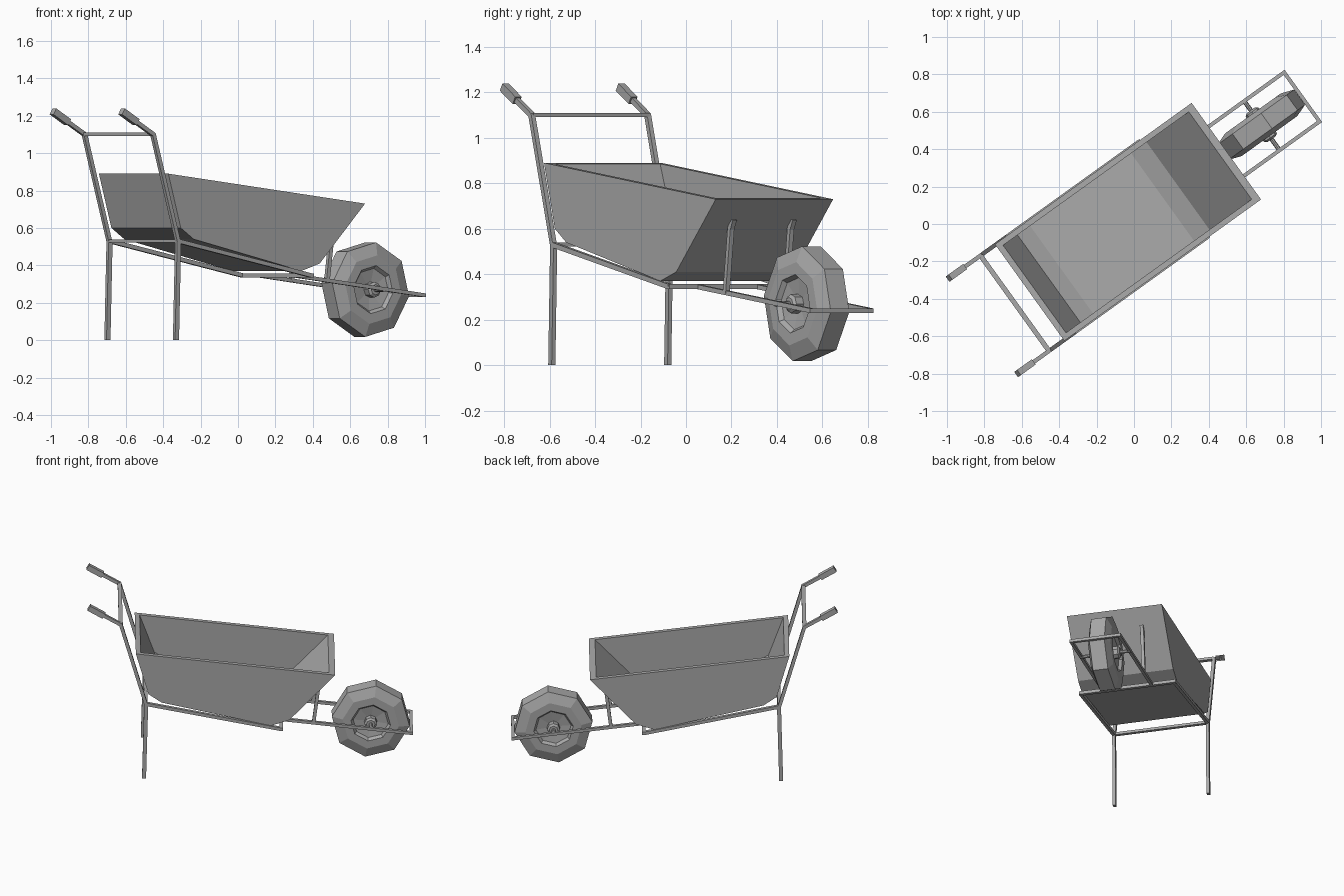
import bpy, bmesh, math
from mathutils import Matrix, Vector

if "Cube" in bpy.data.objects:
    bpy.data.objects.remove(bpy.data.objects["Cube"])

# The barrow is built along +x, then turned to its resting direction
PLACE = Matrix.Rotation(math.radians(35.7), 4, 'Z') @ Matrix.Translation((0, 0.028, 0))

grey = bpy.data.materials.new("plain_grey")
grey.use_nodes = True
GREY = (0.4, 0.4, 0.4, 1)
grey.diffuse_color = GREY
grey.node_tree.nodes["Principled BSDF"].inputs["Base Color"].default_value = GREY


def finish(name, bm):
    bmesh.ops.recalc_face_normals(bm, faces=bm.faces)
    bm.transform(PLACE)
    mesh = bpy.data.meshes.new(name)
    bm.to_mesh(mesh)
    bm.free()
    mesh.materials.append(grey)
    obj = bpy.data.objects.new(name, mesh)
    bpy.context.collection.objects.link(obj)


def bridge(bm, a, b):
    n = len(a)
    for i in range(n):
        bm.faces.new((a[i], a[(i + 1) % n], b[(i + 1) % n], b[i]))


def beam(name, points, width=0.022, height=0.022, side=(0, 1, 0)):
    """Rectangular bar with mitred joints along a path."""
    bm = bmesh.new()
    pts = [Vector(p) for p in points]
    side = Vector(side)
    rings = []
    for i, p in enumerate(pts):
        before = (p - pts[i - 1]).normalized() if i else None
        after = (pts[i + 1] - p).normalized() if i + 1 < len(pts) else None
        before, after = before or after, after or before
        tangent = (before + after).normalized()
        up = tangent.cross(side).normalized() * (height / 2 / tangent.dot(after))
        s = side * width / 2
        rings.append([bm.verts.new(p + o) for o in (s + up, s - up, -s - up, up - s)])
    for a, b in zip(rings, rings[1:]):
        bridge(bm, a, b)
    bm.faces.new(rings[0])
    bm.faces.new(rings[-1])
    finish(name, bm)


def crossbar(name, x, z, y, width=0.022, height=0.022):
    beam(name, [(x, -y, z), (x, y, z)], width, height, (1, 0, 0))


def lathe(name, profile, sides, x, y, z, turn=0.0):
    """Solid of (radius, y) rings spun about a sideways axis."""
    bm = bmesh.new()
    rings = []
    for r, d in profile:
        angles = [turn + math.tau * i / sides for i in range(sides)]
        rings.append([bm.verts.new((x + r * math.sin(a), y + d, z + r * math.cos(a)))
                      for a in angles])
    for a, b in zip(rings, rings[1:]):
        bridge(bm, a, b)
    bm.faces.new(rings[0])
    bm.faces.new(rings[-1])
    finish(name, bm)


# Tray: an open box with a thick rim and a sloping, bevelled floor
outer = [(-0.667, 0.89), (-0.585, 0.60), (-0.50, 0.54), (0.21, 0.37), (0.33, 0.41), (0.628, 0.73)]
inner = [(-0.635, 0.886), (-0.54, 0.62), (-0.457, 0.565), (0.208, 0.405), (0.31, 0.44), (0.588, 0.735)]
bm = bmesh.new()
shells = []
for profile, half in ((outer, 0.318), (inner, 0.288)):
    shell = [[bm.verts.new((x, s * half, z)) for x, z in profile] for s in (-1, 1)]
    for loop in shell:
        bm.faces.new(loop)
    right, left = shell
    for i in range(len(profile) - 1):
        bm.faces.new((right[i], right[i + 1], left[i + 1], left[i]))
    shells.append([right[0], right[-1], left[-1], left[0]])
bridge(bm, *shells)
finish("tray", bm)

# Frame rails, legs, handles, wheel fork and tray struts on both sides
for label, s in (("left", 1), ("right", -1)):
    y, f = s * 0.314, s * 0.162
    beam(label + "_leg", [(-0.614, y, 0), (-0.60, y, 0.53)], 0.02, 0.026)
    beam(label + "_handle", [(0.278, y, 0.345), (-0.602, y, 0.53),
                             (-0.765, y, 1.10), (-0.90, y, 1.18)])
    beam(label + "_grip", [(-0.875, y, 1.165), (-0.972, y, 1.223)], 0.035, 0.037)
    beam(label + "_fork", [(0.278, f, 0.345), (1.13, f, 0.24)], 0.02, 0.02)
    beam(label + "_strut", [(0.489, f, 0.315), (0.525, f, 0.60), (0.545, f, 0.642)], 0.022, 0.022)

crossbar("handle_crossbar", -0.765, 1.10, 0.314, 0.026, 0.018)
crossbar("leg_crossbar", -0.602, 0.53, 0.314, 0.022, 0.018)
crossbar("tray_crossbar", 0.278, 0.345, 0.324)
crossbar("fork_crossbar", 1.125, 0.24, 0.172, 0.02, 0.02)

# Eight-sided wheel with bulging sidewalls and recessed hub faces
half_wheel = [(0.045, 0.045), (0.115, 0.055), (0.13, 0.075), (0.185, 0.075), (0.255, 0.05)]
wheel = half_wheel + [(r, -d) for r, d in reversed(half_wheel)]
lathe("wheel", wheel, 8, 0.862, 0.006, 0.27, math.radians(8))
hub = [(0.028, -0.095), (0.042, -0.085), (0.042, 0.085), (0.028, 0.095)]
lathe("wheel_hub", hub, 8, 0.862, 0.006, 0.27)
lathe("axle", [(0.012, -0.172), (0.012, 0.16)], 8, 0.862, 0.006, 0.27)
